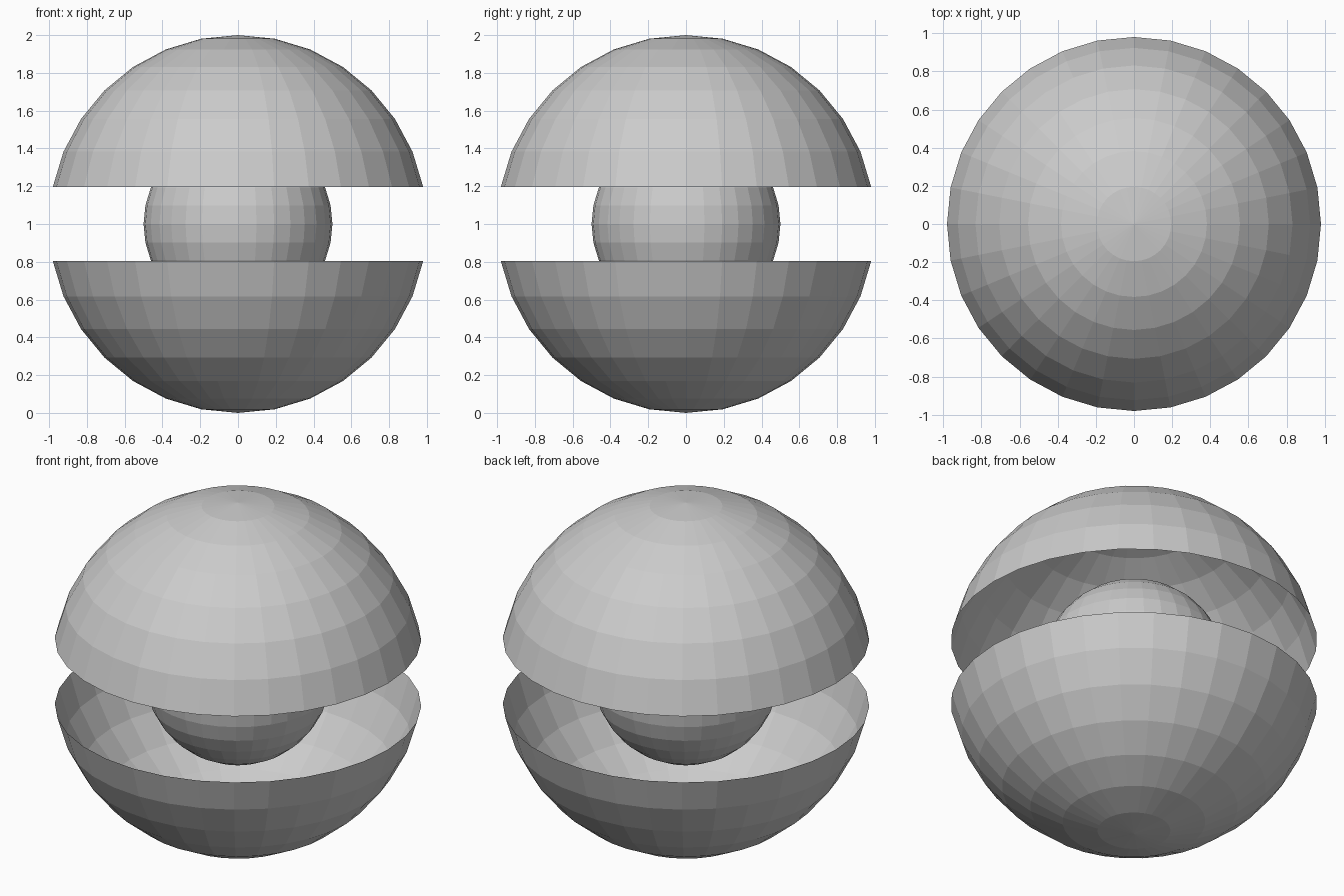
import bpy, bmesh
from mathutils import Matrix

if "Cube" in bpy.data.objects:
    bpy.data.objects.remove(bpy.data.objects["Cube"])


def sphere(name, radius, keep=None):
    """Flat-shaded UV sphere centred at z = 1; keep filters which vertices stay."""
    bm = bmesh.new()
    bmesh.ops.create_uvsphere(bm, u_segments=32, v_segments=16, radius=radius,
                              matrix=Matrix.Translation((0, 0, 1)))
    if keep:
        bmesh.ops.delete(bm, geom=[v for v in bm.verts if not keep(v.co.z)],
                         context='VERTS')
    mesh = bpy.data.meshes.new(name)
    bm.to_mesh(mesh)
    bm.free()
    obj = bpy.data.objects.new(name, mesh)
    bpy.context.collection.objects.link(obj)
    return obj


# Open shell halves: the equator ring of the outer sphere is left out
sphere("upper_shell", 1.0, lambda z: z > 1.1)
sphere("lower_shell", 1.0, lambda z: z < 0.9)

# Inner ball
sphere("core_ball", 0.5)
